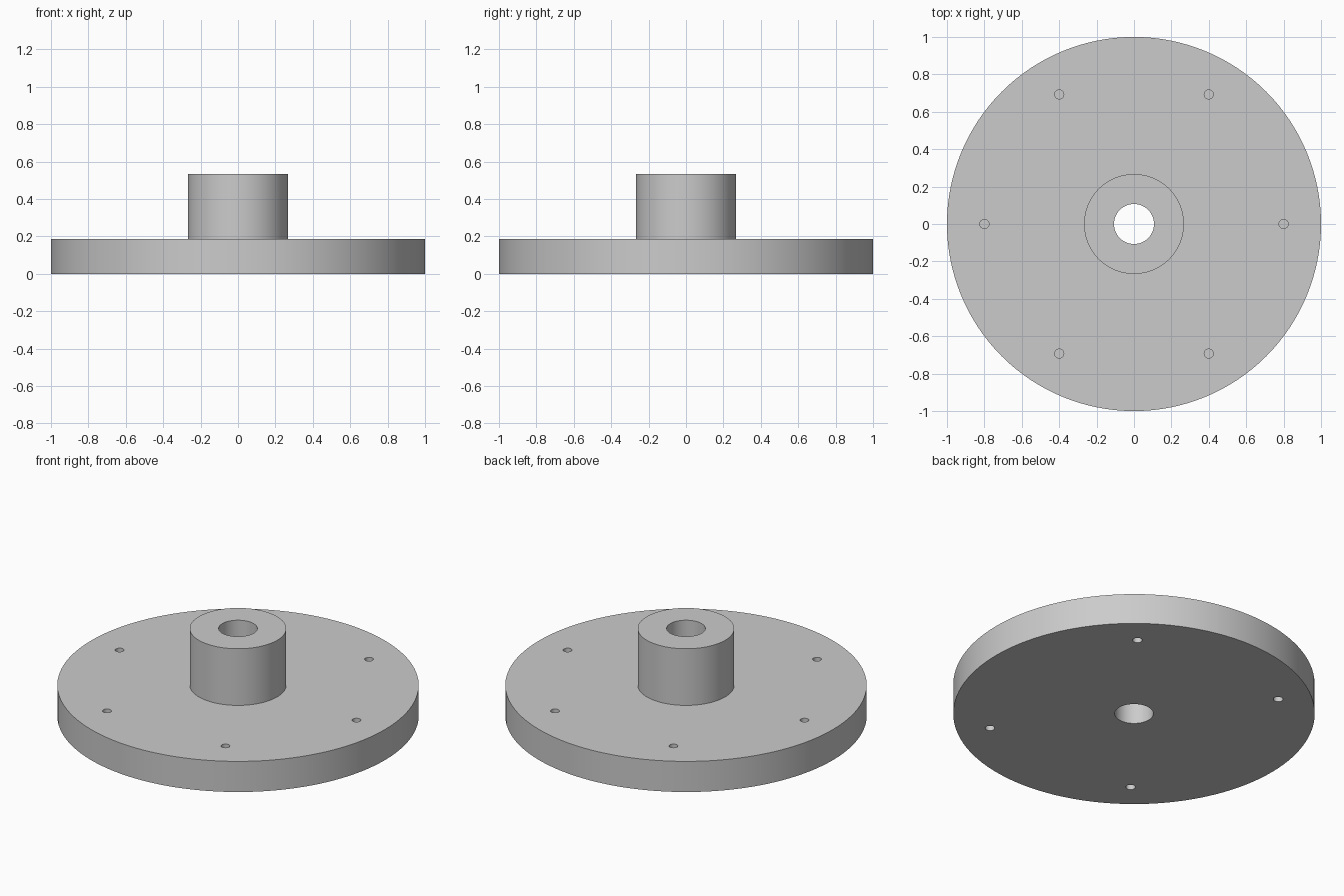
import bpy, bmesh, math

if "Cube" in bpy.data.objects:
    bpy.data.objects.remove(bpy.data.objects["Cube"])

DISC_H, HUB_H, BORE_R = 0.187, 0.533, 0.107
SEGMENTS = 128

grey = bpy.data.materials.new("light grey")
grey.diffuse_color = (0.6, 0.6, 0.6, 1.0)
grey.use_nodes = True
grey.node_tree.nodes["Principled BSDF"].inputs["Base Color"].default_value = grey.diffuse_color


def new_object(name, bm):
    bmesh.ops.recalc_face_normals(bm, faces=bm.faces[:])
    mesh = bpy.data.meshes.new(name)
    bm.to_mesh(mesh)
    bm.free()
    mesh.materials.append(grey)
    obj = bpy.data.objects.new(name, mesh)
    bpy.context.collection.objects.link(obj)
    return obj


# Flanged disc with hub and through bore: one closed profile, revolved
profile = [(BORE_R, 0), (1, 0), (1, DISC_H), (0.267, DISC_H),
           (0.267, HUB_H), (BORE_R, HUB_H)]
bm = bmesh.new()
verts = [bm.verts.new((r, 0, z)) for r, z in profile]
edges = [bm.edges.new((verts[i], verts[(i + 1) % len(verts)]))
         for i in range(len(verts))]
bmesh.ops.spin(bm, geom=verts + edges, cent=(0, 0, 0), axis=(0, 0, 1),
               angle=2 * math.pi, steps=SEGMENTS)
bmesh.ops.remove_doubles(bm, verts=bm.verts[:], dist=1e-4)
flange = new_object("flange_hub", bm)


def hole_cutter(name, points, radius, z0, z1):
    """Round pegs at the given points, used to cut blind holes."""
    bm = bmesh.new()
    for x, y in points:
        peg = bmesh.ops.create_cone(bm, cap_ends=True, segments=32, radius1=radius,
                                    radius2=radius, depth=z1 - z0)
        bmesh.ops.translate(bm, verts=peg["verts"], vec=(x, y, (z0 + z1) / 2))
    cutter = new_object(name, bm)
    cutter.hide_render = True
    cutter.hide_viewport = True
    cutter.display_type = 'WIRE'
    return cutter


# Six blind holes on a circle in the upper face
ring = [(0.8 * math.cos(i * math.pi / 3), 0.8 * math.sin(i * math.pi / 3))
        for i in range(6)]
top_cutter = hole_cutter("top_hole_cutter", ring, 0.0245, DISC_H - 0.133, DISC_H + 0.05)

# Four blind mounting holes in a rectangle in the underside
corners = [(sx * 0.508, sy * 0.635) for sx in (-1, 1) for sy in (-1, 1)]
bottom_cutter = hole_cutter("bottom_hole_cutter", corners, 0.0267, -0.05, 0.133)

for cutter in (top_cutter, bottom_cutter):
    mod = flange.modifiers.new(cutter.name, 'BOOLEAN')
    mod.operation = 'DIFFERENCE'
    mod.solver = 'EXACT'
    mod.object = cutter

# Apply the cuts, then smooth the round walls and keep the rims sharp
bpy.context.view_layer.objects.active = flange
flange.select_set(True)
for mod in list(flange.modifiers):
    bpy.ops.object.modifier_apply(modifier=mod.name)
for cutter in (top_cutter, bottom_cutter):
    bpy.data.objects.remove(cutter)
bpy.ops.object.shade_smooth_by_angle(angle=math.radians(30))
